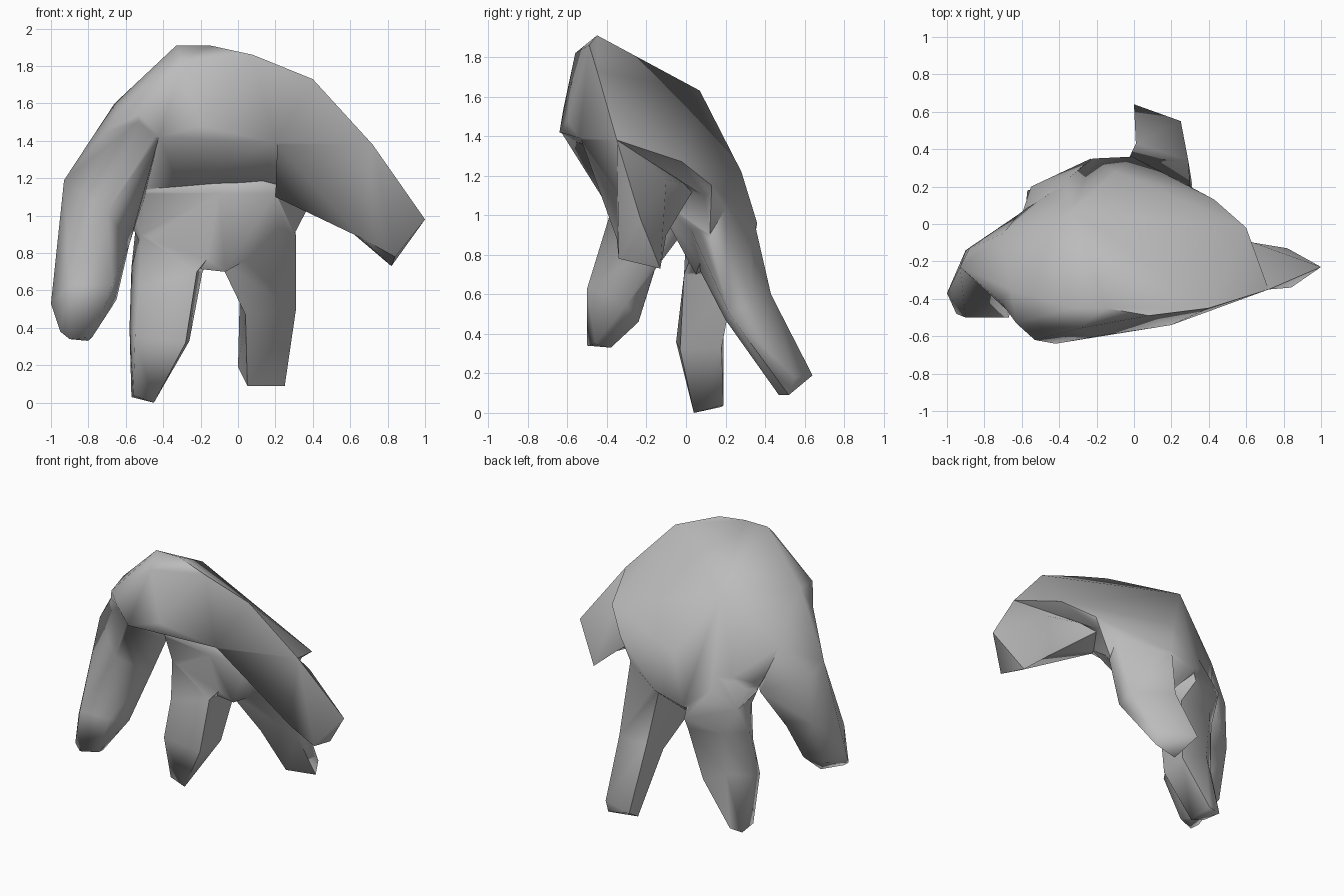
import bpy
import bmesh
from mathutils import Vector

# Remove the default cube only
default = bpy.data.objects.get("Cube")
if default:
    bpy.data.objects.remove(default, do_unlink=True)

# Single plain grey
grey = bpy.data.materials.new("plain grey")
grey.use_nodes = True
tone = (0.5, 0.5, 0.5, 1)
grey.diffuse_color = tone
grey.node_tree.nodes["Principled BSDF"].inputs["Base Color"].default_value = tone


def hull(name, points):
    """Faceted solid wrapped tightly around a few corner points."""
    bm = bmesh.new()
    for point in points:
        bm.verts.new(Vector(point))
    result = bmesh.ops.convex_hull(bm, input=bm.verts)
    spare = [g for g in result["geom_interior"] if isinstance(g, bmesh.types.BMVert)]
    bmesh.ops.delete(bm, geom=spare, context="VERTS")
    bmesh.ops.recalc_face_normals(bm, faces=bm.faces)
    mesh = bpy.data.meshes.new(name)
    bm.to_mesh(mesh)
    bm.free()
    mesh.materials.append(grey)
    obj = bpy.data.objects.new(name, mesh)
    bpy.context.collection.objects.link(obj)
    return obj


def finger(name, *sections):
    """Chain of joints, each wrapped between two neighbouring sections."""
    return [hull(name + "_joint", first + second)
            for first, second in zip(sections, sections[1:])]


def merge(base, part):
    """Union the part into the base, then discard the part."""
    union = base.modifiers.new("union", "BOOLEAN")
    union.operation = "UNION"
    union.solver = "EXACT"
    union.object = part
    bpy.context.view_layer.objects.active = base
    bpy.ops.object.modifier_apply(modifier=union.name)
    bpy.data.objects.remove(part, do_unlink=True)


# Back of the hand: crest, overhanging front lip, sides and sloping back
crest = [(-.33, -.45, 1.91), (-.15, -.45, 1.91), (.08, -.49, 1.86), (.4, -.45, 1.73)]
lip = [(-.3, -.56, 1.82), (-.53, -.62, 1.54), (-.63, -.53, 1.57), (-.42, -.64, 1.42),
       (-.2, -.6, 1.48), (.2, -.54, 1.39)]
sides = [(-.66, -.35, 1.6), (-.71, -.42, 1.45), (-.7, -.05, 1.3),
         (.72, -.35, 1.38), (.6, -.02, 1.27)]
back = [(-.33, .07, 1.63), (-.1, .28, 1.22), (.43, .13, 1.15)]
heel = [(-.01, .36, .96), (-.22, .35, .9), (-.47, .15, 1.1), (-.62, .05, 1.05),
        (.3, .2, 1.03)]
hand = hull("hand", crest + lip + sides + back + heel)

# Recessed palm wall running down to the web between the fingers
hollow = [(-.5, -.12, 1.14), (-.1, -.18, 1.12), (.2, -.18, 1.12)]
web = [(-.25, .05, .72), (-.07, .05, .7), (.3, .12, .9), (-.52, .02, .85)]
palm = hull("palm", hollow + web + heel + back)

# Thumb on the left, flattened and pointed
thumb = finger(
    "thumb",
    [(.3, -.45, 1.5), (.21, -.53, 1.38), (.2, -.18, 1.1), (.3, .05, 1.15)],
    [(.72, -.35, 1.38), (.66, -.35, .88), (.62, -.1, .9), (.64, -.1, 1.18)],
    [(1, -.23, .98), (.84, -.34, .78), (.82, -.13, .73)])

# Outer finger on the right
outer = finger(
    "outer_finger",
    [(-.66, -.35, 1.6), (-.71, -.42, 1.45), (-.53, -.6, 1.5), (-.42, -.63, 1.41),
     (-.7, -.05, 1.3), (-.5, -.08, 1.1)],
    [(-.93, -.23, 1.19), (-.88, -.13, 1.1), (-.62, .05, 1), (-.7, -.38, 1.02),
     (-.58, -.15, .85)],
    [(-1, -.37, .53), (-.9, -.5, .63), (-.67, -.5, .63), (-.65, -.3, .55),
     (-.66, -.16, .72), (-.9, -.14, .78)],
    [(-.95, -.48, .38), (-.9, -.5, .34), (-.78, -.46, .35), (-.8, -.38, .33),
     (-.76, -.24, .46), (-.93, -.25, .46)])

# Middle finger: raised knuckle, then twisted and tapering to the ground
middle = finger(
    "middle_finger",
    [(-.25, .2, 1.25), (-.47, .1, 1.15), (-.6, .05, 1)],
    [(-.52, 0, .9), (-.55, .2, .91), (-.23, .35, .82), (-.1, .05, .85)],
    [(-.53, 0, .62), (-.57, .1, .72), (-.45, .23, .72), (-.19, .25, .7), (-.22, -.01, .7)],
    [(-.55, -.05, .36), (-.58, .08, .4), (-.45, .19, .42), (-.26, .18, .33),
     (-.28, -.03, .32)],
    [(-.56, .04, .04), (-.45, .04, 0), (-.48, .19, .04), (-.57, .18, .03)])

# Rear finger, reaching backward
rear = finger(
    "rear_finger",
    [(-.1, .05, .76), (-.03, .35, .95), (.3, .2, 1.03), (.31, .12, .88), (.2, 0, .98)],
    [(.04, .2, .47), (.01, .43, .6), (.29, .34, .55), (.31, .22, .5)],
    [(.05, .47, .09), (0, .64, .19), (.25, .55, .18), (.25, .52, .09)])

for part in [palm] + thumb + outer + middle + rear:
    merge(hand, part)

# Weld slivers and shade softly
bm = bmesh.new()
bm.from_mesh(hand.data)
bmesh.ops.remove_doubles(bm, verts=bm.verts, dist=0.012)
bmesh.ops.recalc_face_normals(bm, faces=bm.faces)
bm.to_mesh(hand.data)
bm.free()
bpy.ops.object.select_all(action="DESELECT")
hand.select_set(True)
bpy.context.view_layer.objects.active = hand
bpy.ops.object.shade_smooth_by_angle(angle=1.2)
